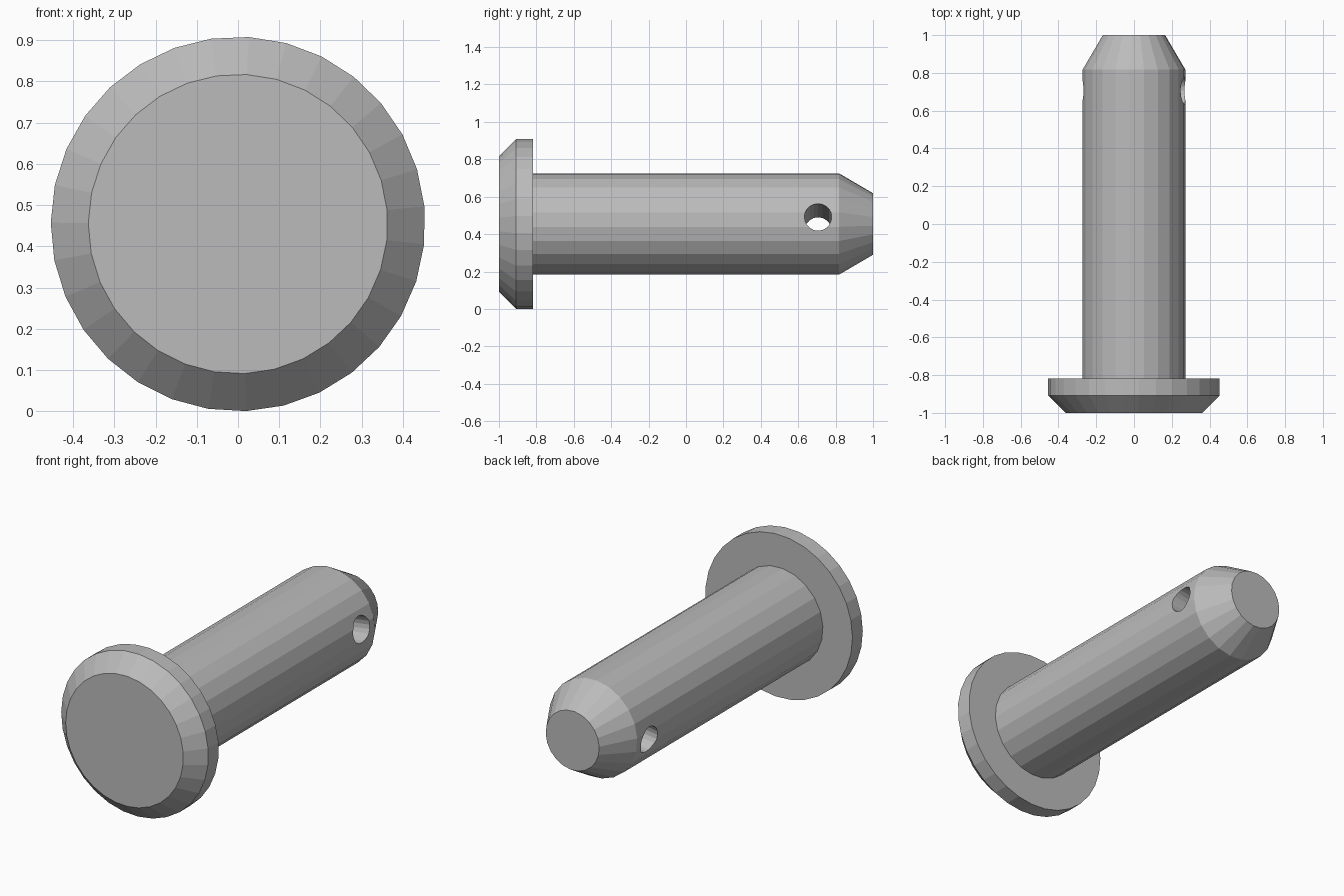
import bpy, bmesh, math
from mathutils import Vector

if "Cube" in bpy.data.objects:
    bpy.data.objects.remove(bpy.data.objects["Cube"])

AXIS_Z = 0.454

steel = bpy.data.materials.new("steel grey")
steel.use_nodes = True
steel.diffuse_color = (0.5, 0.5, 0.5, 1)
steel.node_tree.nodes["Principled BSDF"].inputs["Base Color"].default_value = (0.5, 0.5, 0.5, 1)


def turned_part(name, profile, sides, phase):
    """Closed solid turned around the y axis from (y, radius) pairs."""
    bm = bmesh.new()
    rings = []
    for y, r in profile:
        angles = [math.tau * i / sides + phase for i in range(sides)]
        rings.append([bm.verts.new((r * math.sin(a), y, -r * math.cos(a))) for a in angles])
    for a, b in zip(rings, rings[1:]):
        for i in range(sides):
            j = (i + 1) % sides
            bm.faces.new((a[i], a[j], b[j], b[i]))
    bm.faces.new(rings[0])
    bm.faces.new(rings[-1])
    bmesh.ops.recalc_face_normals(bm, faces=bm.faces)
    mesh = bpy.data.meshes.new(name)
    bm.to_mesh(mesh)
    bm.free()
    mesh.materials.append(steel)
    obj = bpy.data.objects.new(name, mesh)
    obj.location.z = AXIS_Z
    bpy.context.collection.objects.link(obj)
    return obj


# Bevelled head and tapered shank
turned_part("head", [(-1, 0.363), (-0.909, 0.454), (-0.818, 0.454)], 31, math.radians(2.5))
shank = turned_part("shank", [(-0.85, 0.272), (0.818, 0.272), (1, 0.165)], 22, math.radians(5))

# Slightly tilted cross hole near the tip
bpy.ops.mesh.primitive_cylinder_add(
    vertices=20, radius=0.073, depth=1, location=(0, 0.706, AXIS_Z),
    rotation=(0, math.radians(90 - 8), 0))
cutter = bpy.context.object
cutter.name = "hole_cutter"
cutter.data.materials.append(steel)
cutter.hide_render = True
hole = shank.modifiers.new("cross hole", 'BOOLEAN')
hole.operation = 'DIFFERENCE'
hole.solver = 'EXACT'
hole.object = cutter

# Cut the hole for good and drop the cutter
bpy.context.view_layer.objects.active = shank
bpy.ops.object.modifier_apply(modifier=hole.name)
bpy.data.objects.remove(cutter)
